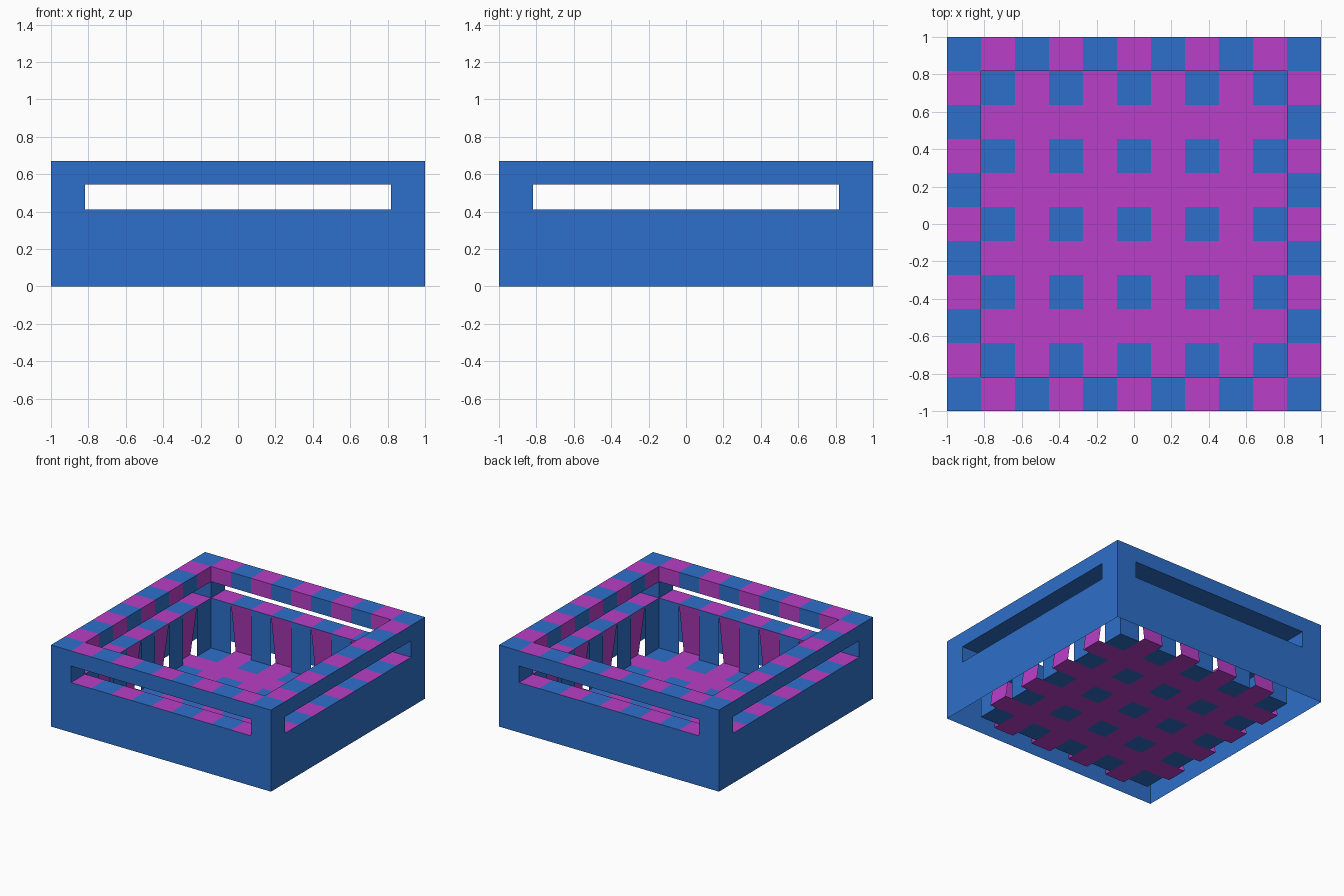
import bpy, bmesh, math
from mathutils import Matrix, Vector

if "Cube" in bpy.data.objects:
    bpy.data.objects.remove(bpy.data.objects["Cube"])

N = 11                      # weave cells per side
C = 2 / N                   # cell size
I = 1 - C                   # inner wall position
H, S1, S0 = 0.67, 0.545, 0.41   # rim, slot top, slot bottom
LEAN = 0.06                 # outward lean of the woven strips at the floor


def material(name, rgb):
    m = bpy.data.materials.new(name)
    m.diffuse_color = (*rgb, 1)
    m.use_nodes = True
    m.node_tree.nodes["Principled BSDF"].inputs["Base Color"].default_value = m.diffuse_color
    return m


MATS = [material("blue", (0.027, 0.16, 0.59)), material("magenta", (0.49, 0.049, 0.57))]


def edge(i):
    return -1 + i * C


def build(name, quads, sides=4):
    """quads: (four corners, colour index), repeated around the z axis."""
    bm = bmesh.new()
    for k in range(sides):
        rot = Matrix.Rotation(k * math.pi / 2, 3, 'Z')
        for pts, col in quads:
            f = bm.faces.new([bm.verts.new(rot @ Vector(p)) for p in pts])
            f.material_index = col
    bmesh.ops.remove_doubles(bm, verts=bm.verts, dist=1e-5)
    me = bpy.data.meshes.new(name)
    bm.to_mesh(me)
    bm.free()
    for m in MATS:
        me.materials.append(m)
    ob = bpy.data.objects.new(name, me)
    bpy.context.collection.objects.link(ob)
    return ob


def front(x0, x1, z0, z1, y=-1):
    return [(x0, y, z0), (x1, y, z0), (x1, y, z1), (x0, y, z1)]


def flat(x0, x1, y0, y1, z):
    return [(x0, y0, z), (x1, y0, z), (x1, y1, z), (x0, y1, z)]


def inward(x0, x1, z0, z1, lean=0):
    """Face on the front inner wall, looking into the tray."""
    return [(x1, -I - lean, z0), (x0, -I - lean, z0), (x0, -I, z1), (x1, -I, z1)]


# outer shell with a long slot on each side
build("outer_shell", [
    (front(-1, 1, 0, S0), 0), (front(-1, 1, S1, H), 0),
    (front(-1, -I, S0, S1), 0), (front(I, 1, S0, S1), 0)])

# slot ends (corner posts) and slot ceiling
build("corner_posts", [
    ([(-I, -I, S0), (-I, -1, S0), (-I, -1, S1), (-I, -I, S1)], 0),
    ([(I, -1, S0), (I, -I, S0), (I, -I, S1), (I, -1, S1)], 0)])
build("slot_ceiling", [(flat(-I, I, -1, -I, S1)[::-1], 0)])

# chequered rim, upper skirt and slot ledge
cells = range(1, N - 1)
build("top_rim", [(flat(edge(i), edge(i + 1), -1, -I, H), i % 2) for i in range(N - 1)])
build("upper_skirt", [(inward(edge(i), edge(i + 1), S1, H), i % 2) for i in cells])
build("slot_ledge", [(flat(edge(i), edge(i + 1), -1, -I, S0), i % 2) for i in cells])

# inner wall: upright blue strips, leaning magenta strips
build("upright_strips", [(inward(edge(i), edge(i + 1), 0, S0), 0) for i in cells if i % 2])
build("leaning_strips", [(inward(edge(i), edge(i + 1), 0, S0, LEAN), 1)
                         for i in cells if i % 2 == 0])

# woven floor, with magenta bands reaching the leaning strips
build("floor", [(flat(edge(i), edge(i + 1), edge(j), edge(j + 1), 0),
                 0 if i % 2 and j % 2 else 1) for i in cells for j in cells], 1)
build("floor_tabs", [(flat(edge(i), edge(i + 1), -I - LEAN, -I, 0), 1)
                     for i in cells if i % 2 == 0])
